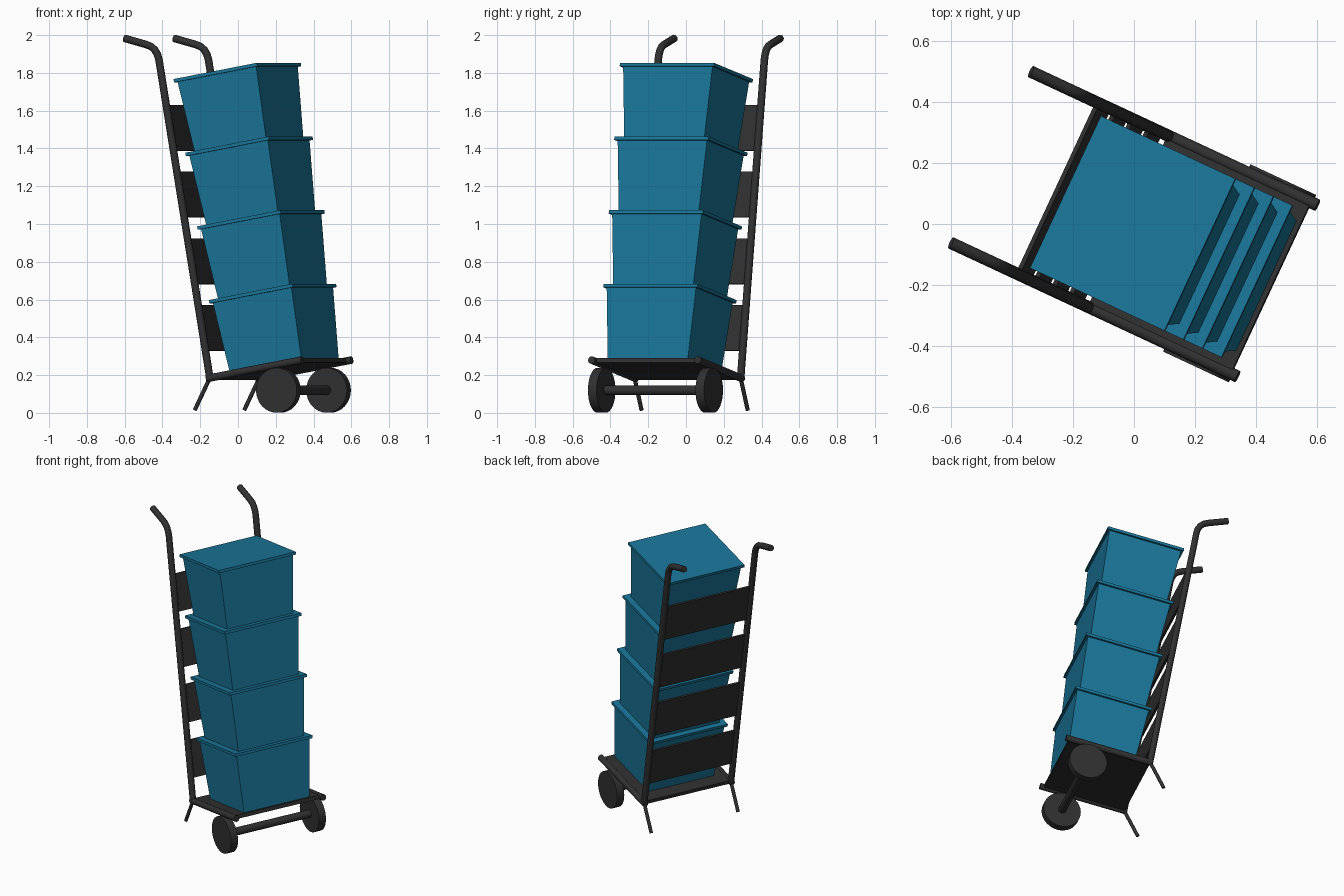
import bpy, bmesh
from math import radians, pi
from mathutils import Matrix, Vector

if "Cube" in bpy.data.objects:
    bpy.data.objects.remove(bpy.data.objects["Cube"])

# Local frame: x forward along the base, y sideways, z up the back rails
U = Matrix.Rotation(radians(-25), 4, 'Z')
FRAME = (Matrix.Translation(U @ Vector((-0.02, 0, 0.185)))
         @ U @ Matrix.Rotation(radians(-10), 4, 'Y'))
HALF = 0.31


def material(name, color):
    m = bpy.data.materials.new(name)
    m.diffuse_color = color
    m.use_nodes = True
    m.node_tree.nodes["Principled BSDF"].inputs["Base Color"].default_value = m.diffuse_color
    return m


DARK = material("dark_metal", (0.03, 0.03, 0.03, 1))
BLUE = material("blue_plastic", (0.01, 0.18, 0.32, 1))


def finish(name, bm, mat):
    bmesh.ops.recalc_face_normals(bm, faces=bm.faces)
    me = bpy.data.meshes.new(name)
    bm.to_mesh(me)
    bm.free()
    me.materials.append(mat)
    ob = bpy.data.objects.new(name, me)
    bpy.context.collection.objects.link(ob)
    ob.matrix_world = FRAME
    return ob


def smooth(ob):
    bpy.ops.object.select_all(action='DESELECT')
    ob.select_set(True)
    bpy.context.view_layer.objects.active = ob
    bpy.ops.object.shade_smooth_by_angle(angle=radians(35))


def block(name, center, half_bottom, half_top, height, mat):
    """Box standing on center, tapering from half_bottom to half_top."""
    bm = bmesh.new()
    bmesh.ops.create_cube(bm, size=2)
    for v in bm.verts:
        h = half_top if v.co.z > 0 else half_bottom
        v.co = Vector(center) + Vector((v.co.x * h[0], v.co.y * h[1],
                                        height if v.co.z > 0 else 0))
    return finish(name, bm, mat)


def tube(name, points, radius):
    cu = bpy.data.curves.new(name, 'CURVE')
    cu.dimensions = '3D'
    cu.bevel_depth = radius
    cu.bevel_resolution = 4
    cu.use_fill_caps = True
    sp = cu.splines.new('POLY')
    sp.points.add(len(points) - 1)
    for p, co in zip(sp.points, points):
        p.co = (*co, 1)
    cu.materials.append(DARK)
    ob = bpy.data.objects.new(name, cu)
    bpy.context.collection.objects.link(ob)
    ob.matrix_world = FRAME
    bpy.ops.object.select_all(action='DESELECT')
    ob.select_set(True)
    bpy.context.view_layer.objects.active = ob
    bpy.ops.object.convert(target='MESH')
    smooth(bpy.context.object)


def disc(name, center, radius, width):
    bm = bmesh.new()
    bmesh.ops.create_cone(bm, cap_ends=True, segments=32, radius1=radius,
                          radius2=radius, depth=width,
                          matrix=Matrix.Translation(center) @ Matrix.Rotation(pi / 2, 4, 'X'))
    smooth(finish(name, bm, DARK))


# Side frames: bent back rail with handle, base rail, leg and wheel
HANDLE = [(0, 0), (0, 1.71), (-0.004, 1.74), (-0.016, 1.768), (-0.034, 1.788),
          (-0.06, 1.803), (-0.178, 1.857)]
for side, s in (("left", -1), ("right", 1)):
    y = s * HALF
    tube(side + "_back_rail", [(x, y, z) for x, z in HANDLE], 0.02)
    tube(side + "_base_rail", [(-0.015, y, 0), (0.548, y, 0)], 0.02)
    tube(side + "_leg", [(0, y, 0), (-0.116, y, -0.152)], 0.011)
    disc(side + "_wheel", (0.385, s * 0.314, -0.134), 0.119, 0.05)
disc("axle", (0.385, 0, -0.134), 0.025, 0.6)

# Base plate and back slats
block("base_plate", (0.262, 0, -0.01), (0.263, HALF), (0.263, HALF), 0.024, DARK)
for i in range(4):
    block(f"back_slat_{i + 1}", (-0.002, 0, 0.147 + i * 0.358),
          (0.007, HALF), (0.007, HALF), 0.245, DARK)

# Four stacked tapered crates with lids
PITCH = 0.396
for i in range(4):
    z = 0.014 + i * PITCH
    block(f"crate_{i + 1}", (0.297, 0, z), (0.212, 0.234), (0.233, 0.261), PITCH - 0.017, BLUE)
    block(f"crate_lid_{i + 1}", (0.297, 0, z + PITCH - 0.018),
          (0.247, 0.275), (0.247, 0.275), 0.018, BLUE)
